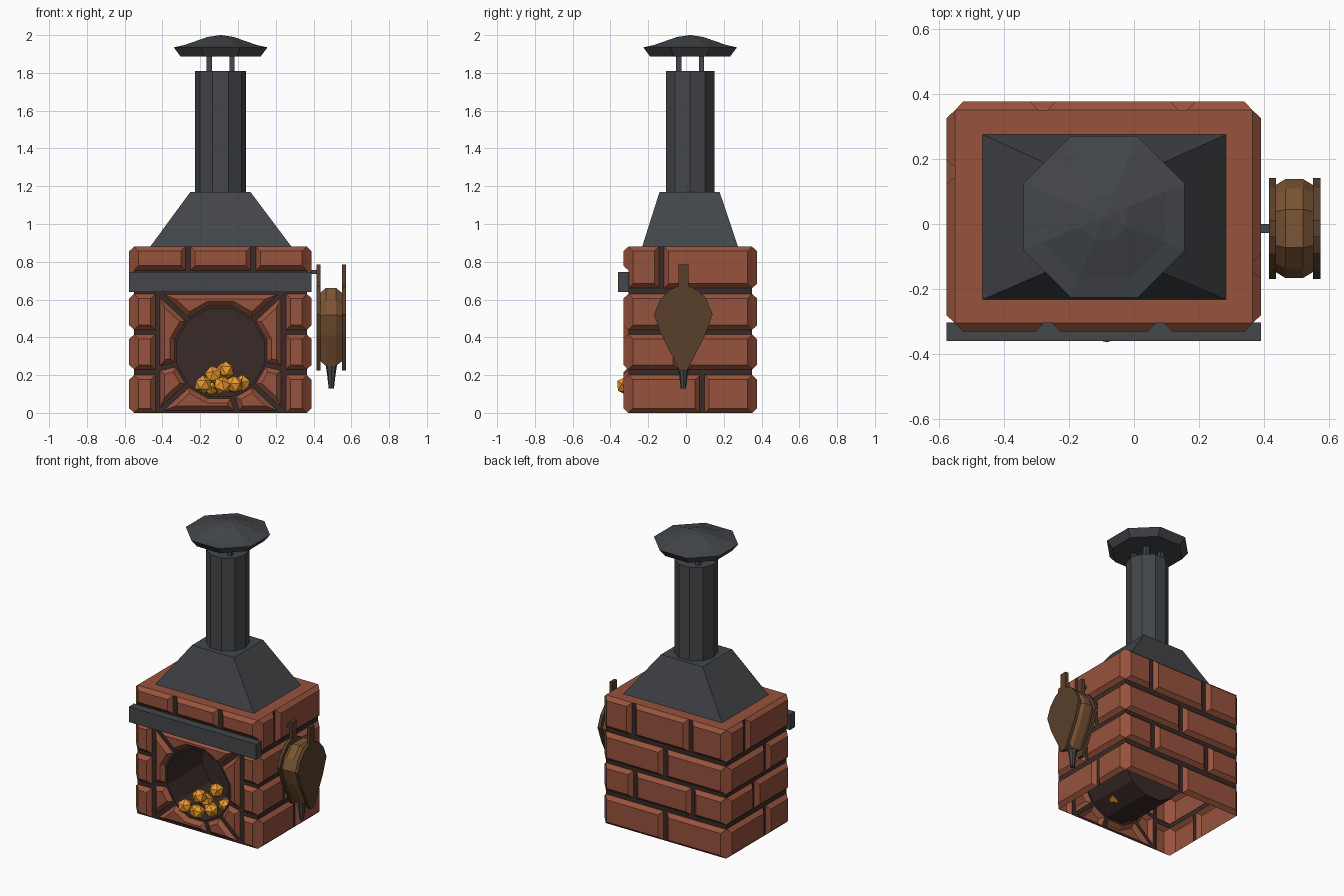
import bpy, bmesh, math
from mathutils import Vector

if "Cube" in bpy.data.objects:
    bpy.data.objects.remove(bpy.data.objects["Cube"])


def mat(name, r, g, b):
    m = bpy.data.materials.new(name)
    m.diffuse_color = (r, g, b, 1)
    m.use_nodes = True
    m.node_tree.nodes["Principled BSDF"].inputs["Base Color"].default_value = m.diffuse_color
    return m


BRICK = mat("brick", .31, .085, .045)
MORTAR = mat("mortar", .04, .024, .02)
METAL = mat("dark_metal", .056, .061, .068)
WOOD = mat("wood", .10, .05, .024)
LEATHER = mat("leather", .20, .09, .035)
EMBER = mat("ember", .85, .33, .025)

CX, CY = -.092, .022                          # centre of the furnace
X0, X1, Y0, Y1, H = -.55, .364, -.305, .35, .88   # mortar planes
RAISE, BEV = .026, .024


def finish(name, bm, *mats, recalc=True):
    if recalc:
        bmesh.ops.recalc_face_normals(bm, faces=bm.faces)
    me = bpy.data.meshes.new(name)
    bm.to_mesh(me)
    bm.free()
    for m in mats:
        me.materials.append(m)
    ob = bpy.data.objects.new(name, me)
    bpy.context.collection.objects.link(ob)
    return ob


def loft(name, rings, m, cap0=True, cap1=True):
    """Skin a list of equal-length point rings."""
    bm = bmesh.new()
    vs = [[bm.verts.new(p) for p in r] for r in rings]
    n = len(vs[0])
    for a, b in zip(vs, vs[1:]):
        for i in range(n):
            j = (i + 1) % n
            bm.faces.new((a[i], a[j], b[j], b[i]))
    if cap0:
        bm.faces.new(vs[0][::-1])
    if cap1:
        bm.faces.new(vs[-1])
    return finish(name, bm, m)


def rect(x0, x1, y0, y1, z):
    return [(x0, y0, z), (x1, y0, z), (x1, y1, z), (x0, y1, z)]


def box(name, x0, x1, y0, y1, z0, z1, m):
    return loft(name, [rect(x0, x1, y0, y1, z0), rect(x0, x1, y0, y1, z1)], m)


def circle(cx, cy, z, r, n, turn=0):
    return [(cx + r * math.cos(turn + math.tau * i / n),
             cy + r * math.sin(turn + math.tau * i / n), z) for i in range(n)]


# --- brick shell, open underneath: bevelled bricks with mortar strips between
shell = bmesh.new()
FRONT = (lambda u, z: (u, Y0, z), False)
BACK = (lambda u, z: (u, Y1, z), True)
RIGHT = (lambda u, z: (X1, u, z), False)
LEFT = (lambda u, z: (X0, u, z), True)


def quad(side, u0, u1, z0, z1, brick):
    f, flip = side
    pts = [f(u0, z0), f(u1, z0), f(u1, z1), f(u0, z1)]
    face = shell.faces.new([shell.verts.new(p) for p in (pts[::-1] if flip else pts)])
    face.material_index = 0 if brick else 1
    if brick:
        raise_faces([face])


def raise_faces(faces):
    shell.normal_update()
    bmesh.ops.inset_individual(shell, faces=faces, thickness=BEV, depth=RAISE, use_even_offset=True)


def course(side, u0, u1, z0, z1, joints, gap=.028):
    cuts = [u0] + [v for j in joints for v in (j - gap / 2, j + gap / 2)] + [u1]
    for i, (a, b) in enumerate(zip(cuts, cuts[1:])):
        quad(side, a, b, z0, z1, i % 2 == 0)


ROWS = [(0, .2), (.23, .415), (.44, .63), (.66, H)]
WALLS = [(RIGHT, Y0, Y1, [[.085], [-.03], [.07], [-.13]]),
         (LEFT, Y0, Y1, [[-.06], [.06], [-.06], [.16]]),
         (BACK, X0, X1, [[-.09], [-.3, .14], [-.09], [-.28, .15]])]
for side, u0, u1, joints in WALLS:
    for (z0, z1), js in zip(ROWS, joints):
        course(side, u0, u1, z0, z1, js)
    for (_, za), (zb, _) in zip(ROWS, ROWS[1:]):
        quad(side, u0, u1, za, zb, False)

# front: corner bricks, top course and the strip behind the lintel
PL, PR, PH = -.425, .241, .64
for u0, u1, m0, m1 in ((X0, -.438, -.438, PL), (.254, X1, PR, .254)):
    for z0, z1 in ROWS[:3]:
        quad(FRONT, u0, u1, z0, z1, True)
    for za, zb in ((.2, .23), (.415, .44), (.63, PH)):
        quad(FRONT, u0, u1, za, zb, False)
    quad(FRONT, m0, m1, 0, PH, False)
quad(FRONT, X0, X1, PH, .755, False)
course(FRONT, X0, X1, .755, H, [-.265, .08])

# wedge bricks around the round fire mouth
HR, HZ = .24, .32


def rim(a):
    return (CX + HR * math.cos(math.radians(a)), Y0, HZ + HR * math.sin(math.radians(a)))


def edge(a):
    c, s = math.cos(math.radians(a)), math.sin(math.radians(a))
    k = max(abs(c), abs(s))
    return (CX + c / k * (PR - PL) / 2, Y0, HZ + s / k * PH / 2)


JOINTS = [45, 135, 195, 225, 285, 315, 345, 405]
wedges = []
for a, b in zip(JOINTS, JOINTS[1:]):
    outer = [a] + [c for c in (225, 315) if a < c < b] + [b]
    pts = [edge(t) for t in outer] + [rim(t) for t in range(b, a - 1, -30)]
    f = shell.faces.new([shell.verts.new(p) for p in pts])
    wedges.append(f)
shell.normal_update()
border = bmesh.ops.inset_individual(shell, faces=wedges, thickness=.013, use_even_offset=True)
for f in border["faces"]:
    f.material_index = 1
for f in wedges:
    f.material_index = 0
raise_faces(wedges)
shell.faces.new([shell.verts.new(p) for p in rect(X0, X1, Y0, Y1, H)])
finish("brick_body", shell, BRICK, MORTAR, recalc=False)

# --- fire chamber (inward facing tube with a closed back)
mouth = [rim(45 + 30 * i) for i in range(12)]
chamber = loft("fire_chamber", [mouth, [(x, .07, z) for x, y, z in mouth]], MORTAR, cap0=False)
chamber.data.flip_normals()

# --- embers
EMBERS = [(-.185, -.31, .15), (-.085, -.32, .145), (.02, -.16, .155), (-.13, -.23, .2),
          (-.065, -.14, .225), (-.02, -.26, .15), (-.14, -.15, .14)]
for i, p in enumerate(EMBERS):
    bm = bmesh.new()
    bmesh.ops.create_icosphere(bm, subdivisions=1, radius=.05)
    ob = finish("ember_%d" % (i + 1), bm, EMBER)
    ob.location = p
    ob.rotation_euler = (i * 1.3, i * .7, i * 2.1)

# --- lintel, hood, pipe
box("lintel", -.577, .39, -.36, Y0 + .002, .64, .745, METAL)
loft("hood", [rect(-.465, .283, -.232, .275, H), rect(-.252, .066, -.14, .178, 1.17)], METAL)
loft("chimney_pipe", [circle(CX, CY, 1.16, .135, 10), circle(CX, CY, 1.81, .135, 10)], METAL)

# --- rain cap on four posts
for i, (sx, sy) in enumerate([(-1, -1), (1, -1), (1, 1), (-1, 1)]):
    x, y = CX + sx * .06, CY + sy * .06
    box("cap_post_%d" % (i + 1), x - .014, x + .014, y - .014, y + .014, 1.79, 1.9, METAL)
CAP = [(.212, 1.887), (.248, 1.935), (.19, 1.948), (.07, 1.99), (.004, 2.0)]
loft("rain_cap", [circle(CX, CY, z, r / math.cos(math.pi / 8), 8, math.pi / 8) for r, z in CAP], METAL)

# --- bellows hanging on the right side
BY = -.014
HALF = [(.026, .785), (.026, .672), (.075, .65), (.125, .595), (.155, .52), (.115, .41), (.02, .225)]
board = HALF + [(-y, z) for y, z in reversed(HALF)]
for name, xa, xb in (("bellows_inner_board", .415, .437), ("bellows_outer_board", .551, .573)):
    loft(name, [[(x, BY + y, z) for y, z in board] for x in (xa, xb)], WOOD)
BAG = HALF[2:6] + [(.03, .245)]
BAG[0] = (.06, .665)
bag = BAG + [(-y, z) for y, z in reversed(BAG)]
loft("bellows_bag", [[(x, BY + y * s, .45 + (z - .45) * s) for y, z in bag]
                     for x, s in ((.43, .84), (.465, .98), (.52, .98), (.556, .84))], LEATHER)
loft("bellows_nozzle", [circle(.494, BY, z, r, 8) for z, r in ((.13, .014), (.2, .022), (.265, .032))], METAL)
box("bellows_peg", .36, .425, BY - .014, BY + .014, .735, .757, METAL)
